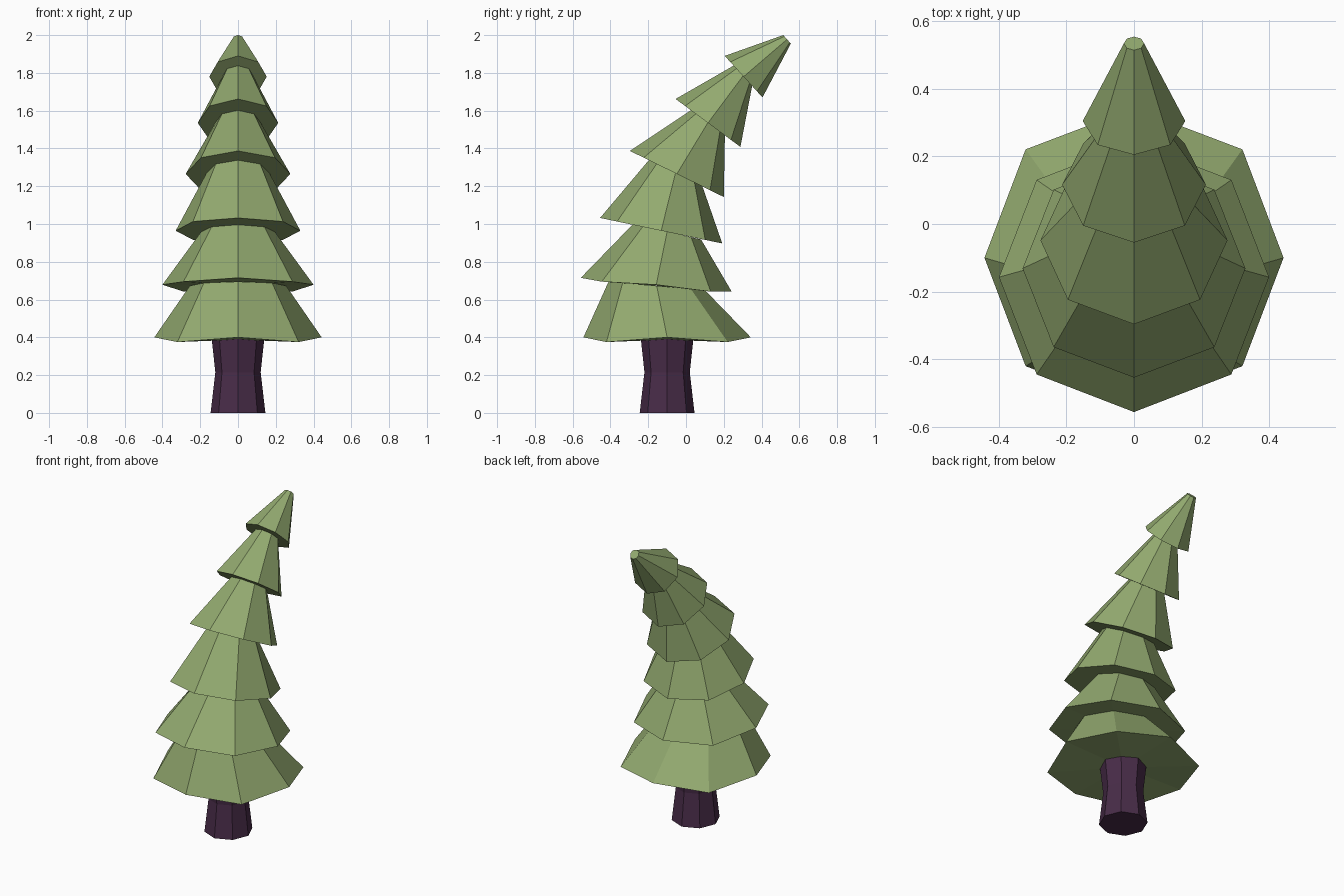
import bpy, bmesh, math
from mathutils import Vector

if "Cube" in bpy.data.objects:
    bpy.data.objects.remove(bpy.data.objects["Cube"])

SIDES = 8


def material(name, rgb):
    m = bpy.data.materials.new(name)
    m.diffuse_color = (*rgb, 1)
    m.use_nodes = True
    m.node_tree.nodes["Principled BSDF"].inputs["Base Color"].default_value = m.diffuse_color
    return m


def ring(bm, front, rear, half_width, droop=0.0, flare=1.0):
    """Tilted octagon given by its front and rear corners in the (y, z) plane."""
    f, r = Vector((0, *front)), Vector((0, *rear))
    centre, along = (f + r) / 2, (r - f) / 2
    verts = []
    for i in range(SIDES):
        a = i * 2 * math.pi / SIDES
        k = flare if i % 2 else 1.0
        p = centre + k * (Vector((half_width, 0, 0)) * math.cos(a) + along * math.sin(a))
        p.z -= droop if i % 2 else 0
        verts.append(bm.verts.new(p))
    return verts


def loft(name, rings, mat):
    bm = bmesh.new()
    loops = [ring(bm, *r) for r in rings]
    for lo, hi in zip(loops, loops[1:]):
        for i in range(SIDES):
            j = (i + 1) % SIDES
            bm.faces.new((lo[i], lo[j], hi[j], hi[i]))
    # underside as a fan, top as one cap
    mid = bm.verts.new(sum((v.co for v in loops[0]), Vector()) / SIDES)
    for i in range(SIDES):
        bm.faces.new((loops[0][(i + 1) % SIDES], loops[0][i], mid))
    bm.faces.new(loops[-1])
    bmesh.ops.recalc_face_normals(bm, faces=bm.faces)
    me = bpy.data.meshes.new(name)
    bm.to_mesh(me)
    bm.free()
    me.materials.append(mat)
    ob = bpy.data.objects.new(name, me)
    bpy.context.collection.objects.link(ob)


green = material("needle green", (0.29, 0.40, 0.16))
bark = material("dark plum bark", (0.065, 0.025, 0.065))

# Trunk, slightly waisted
loft("trunk", [((-0.1 - r, z), (-0.1 + r, z), r)
               for r, z in ((0.145, 0), (0.12, 0.215), (0.14, 0.40))], bark)

# Foliage tiers: rim front, rim rear, half width, corner droop, corner flare,
# then top front, top rear, half width
tiers = [
    ((-0.543, 0.40), (0.343, 0.40), 0.443, 0.025, 1.025,
     (-0.41, 0.695), (0.10, 0.65), 0.255),
    ((-0.557, 0.715), (0.242, 0.642), 0.40, 0.01, 1.02,
     (-0.28, 1.0), (0.08, 0.918), 0.195),
    ((-0.455, 1.032), (0.192, 0.897), 0.33, 0, 1.02,
     (-0.195, 1.34), (0.085, 1.205), 0.165),
    ((-0.297, 1.387), (0.20, 1.143), 0.277, 0, 1.0,
     (0.03, 1.605), (0.206, 1.475), 0.118),
    ((-0.055, 1.662), (0.288, 1.408), 0.213, 0, 1.0,
     (0.255, 1.84), (0.35, 1.73), 0.08),
    ((0.205, 1.89), (0.405, 1.67), 0.152, 0, 1.0,
     (0.515, 2.0), (0.555, 1.955), 0.03),
]
for n, (f, r, w, d, fl, tf, tr, tw) in enumerate(tiers, 1):
    loft(f"foliage_tier_{n}", [(f, r, w, d, fl), (tf, tr, tw)], green)
